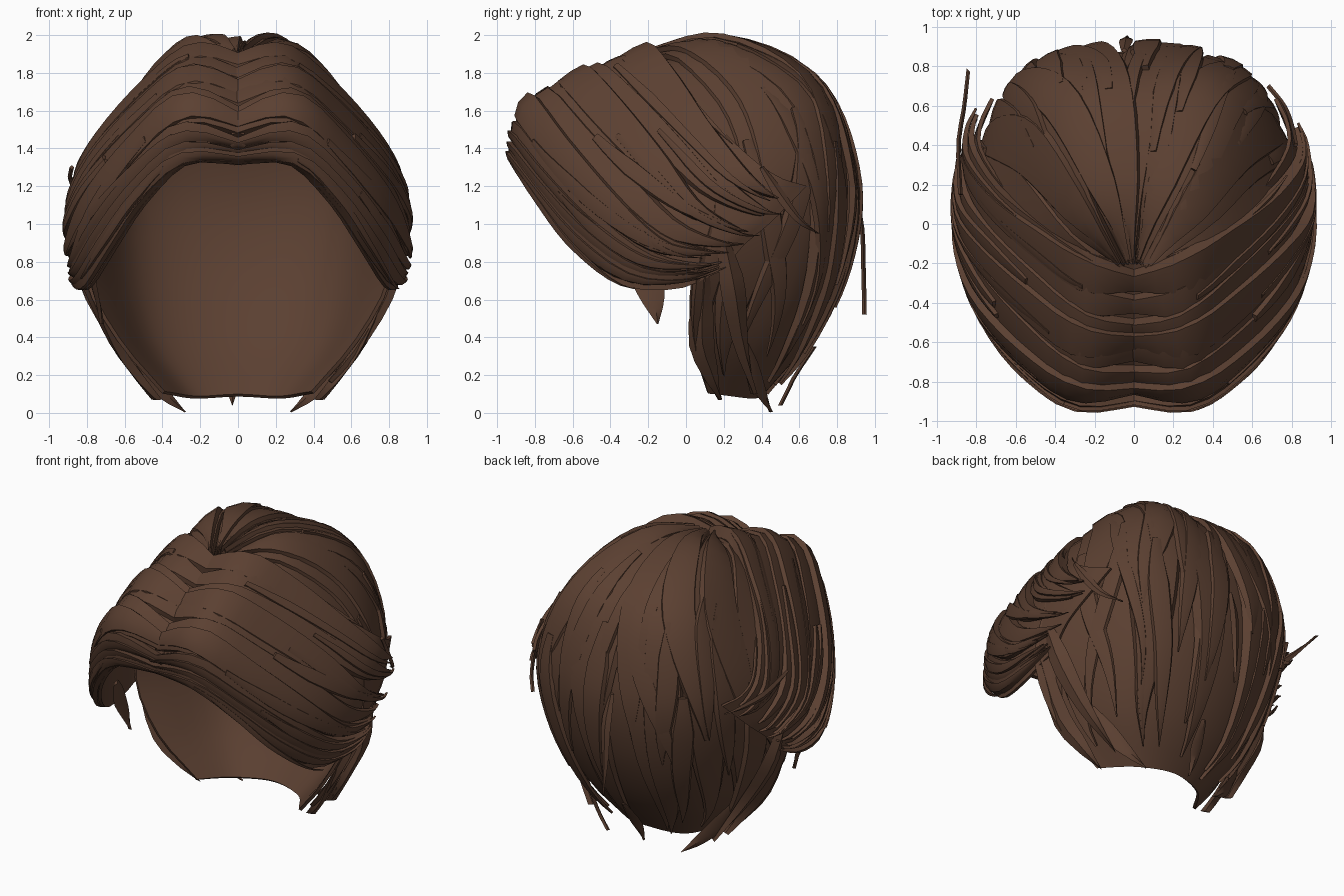
import bpy, bmesh, random
from mathutils import Vector

cube = bpy.data.objects.get("Cube")
if cube:
    bpy.data.objects.remove(cube, do_unlink=True)
rng = random.Random(11)
MIDDLE = Vector((0, 0, 1))
made = []

hair = bpy.data.materials.new("dark_brown_hair")
hair.use_nodes = True
hair.diffuse_color = (0.105, 0.051, 0.031, 1)
hair.node_tree.nodes["Principled BSDF"].inputs["Base Color"].default_value = hair.diffuse_color
hair.node_tree.nodes["Principled BSDF"].inputs["Roughness"].default_value = 0.8


def spline(pts, t):
    """Smooth interpolation through evenly spaced points."""
    n = len(pts) - 1
    f = max(0, min(1, t)) * n
    i = min(int(f), n - 1)
    u = f - i
    b, c = pts[i], pts[i + 1]
    a = pts[i - 1] if i else b * 2 - c
    d = pts[i + 2] if i + 2 <= n else c * 2 - b
    return b + (c - a) * (u / 2) + (a * 2 - b * 5 + c * 4 - d) * (u * u / 2) \
        + (b * 3 - a - c * 3 + d) * (u ** 3 / 2)


def guides(rows):
    return [[Vector(p) for p in row] for row in rows]


def mirrored(rows):
    return [[Vector((-p.x, p.y, p.z)) for p in row] for row in rows]


# Guide strands of the swept sides: hairline first, crown last
LEFT = guides([
    [(-.05, -.88, 1.32), (.28, -.92, 1.32), (.51, -.79, 1.12), (.68, -.6, .87), (.81, -.33, .67), (.87, -.02, .66), (.85, .22, .76)],
    [(-.05, -.82, 1.5), (.28, -.85, 1.61), (.55, -.67, 1.39), (.78, -.4, 1.12), (.88, -.13, .92), (.89, .13, .86), (.85, .3, .87)],
    [(-.05, -.54, 1.7), (.25, -.53, 1.79), (.5, -.34, 1.62), (.74, -.1, 1.37), (.87, .1, 1.15), (.87, .33, 1.02), (.83, .45, 1)],
    [(-.05, -.22, 1.86), (.22, -.16, 1.92), (.46, 0, 1.75), (.68, .18, 1.52), (.81, .38, 1.33), (.81, .52, 1.24), (.75, .65, 1.2)],
])
RIGHT = mirrored(LEFT)

# Guide strands falling from the crown to the nape: centre first, temple last
half = guides([
    [(0, -.25, 1.86), (0, .2, 1.94), (0, .68, 1.74), (0, .89, 1.25), (0, .85, .78), (0, .66, .36), (0, .42, .07)],
    [(.02, -.25, 1.86), (.24, .15, 1.95), (.43, .6, 1.72), (.56, .74, 1.25), (.54, .68, .78), (.45, .51, .36), (.25, .35, .06)],
    [(.04, -.25, 1.86), (.4, -.12, 1.77), (.66, .06, 1.48), (.82, .15, 1.15), (.84, .05, .73), (.66, .04, .37), (.42, .13, .09)],
])
BACK = mirrored(half[:0:-1]) + half


def point(surf, a, t):
    return spline([spline(row, t) for row in surf], a)


def outward(surf, a, t):
    t = max(t, 0.06)
    a = min(max(a, 0.01), 0.99)
    e = 0.01
    da = point(surf, a + e, t) - point(surf, a - e, t)
    dt = point(surf, a, min(t + e, 1)) - point(surf, a, t - e)
    n = da.cross(dt)
    away = point(surf, a, t) - MIDDLE
    if n.length < 1e-8:
        return away.normalized()
    n.normalize()
    return n if n.dot(away) > 0 else -n


def finish(name, bm):
    """Turn the faces outward and add the part to the scene."""
    bmesh.ops.recalc_face_normals(bm, faces=bm.faces)
    me = bpy.data.meshes.new(name)
    bm.to_mesh(me)
    bm.free()
    me.materials.append(hair)
    ob = bpy.data.objects.new(name, me)
    bpy.context.collection.objects.link(ob)
    made.append(ob)


def tube(name, rings):
    bm = bmesh.new()
    loops = [[bm.verts.new(p) for p in ring] for ring in rings]
    k = len(loops[0])
    for r, s in zip(loops, loops[1:]):
        for i in range(k):
            bm.faces.new((r[i], r[(i + 1) % k], s[(i + 1) % k], s[i]))
    bm.faces.new(loops[0])
    bm.faces.new(loops[-1])
    finish(name, bm)


def shell(name, surf, na, nt, inset):
    """Continuous under-layer following the guide strands."""
    bm = bmesh.new()
    grid = []
    for i in range(na + 1):
        a = i / na
        grid.append([bm.verts.new(point(surf, a, t) - outward(surf, a, t) * inset)
                     for t in [0.01 + 0.99 * j / nt for j in range(nt + 1)]])
    for r, s in zip(grid, grid[1:]):
        for j in range(nt):
            bm.faces.new((r[j], r[j + 1], s[j + 1], s[j]))
    bmesh.ops.recalc_face_normals(bm, faces=bm.faces)
    if sum(f.normal.dot(f.calc_center_median() - MIDDLE) for f in bm.faces) < 0:
        bmesh.ops.reverse_faces(bm, faces=bm.faces)
    bm.normal_update()
    bmesh.ops.solidify(bm, geom=bm.faces[:], thickness=0.02)
    finish(name, bm)


# Cross-section of a lock: place across the width, height
SECTION = [(0, -.8), (.1, .35), (.5, .85), (.88, 1), (1, -.8), (.5, -1)]


def lock(name, surf, a, width, t0, t1, lift, drift=0.0, raise_by=0.0, steps=14):
    """Ridged lock that follows a surface in a slight S and tapers to a tip."""
    rings = []
    for j in range(steps + 1):
        u = j / steps
        t = t0 + (t1 - t0) * u
        w = width * min(1, .45 + 2.5 * u) * max(.04, 1 - u ** 3)
        mid = a + drift * u * u * (3 - 2 * u)
        ring = []
        for c, h in SECTION:
            s = min(max(mid + (c - .5) * w, 0), 1)
            fade = lift * (.35 + .65 * (1 - u * u))
            ring.append(point(surf, s, t) + outward(surf, s, t) * (h * fade + raise_by))
        rings.append(ring)
    tube(name, rings)


def wisp(name, pts, width, thick=0.012):
    """Loose flat strand with a pointed end."""
    pts = [Vector(p) for p in pts]
    rings = []
    for j in range(9):
        u = j / 8
        p = spline(pts, u)
        along = (spline(pts, min(1, u + .05)) - spline(pts, max(0, u - .05))).normalized()
        out = Vector((p.x, p.y, 0)).normalized()
        side = along.cross(out).normalized()
        w = width * max(.04, min(1, .4 + 2 * u) * (1 - u ** 2))
        rings.append([p + side * w, p + out * thick, p - side * w, p - out * thick])
    tube(name, rings)


# Under-layers
shell("back_under_layer", BACK, 24, 18, .025)
for word, surf in (("left", LEFT), ("right", RIGHT)):
    shell(word + "_under_layer", surf, 12, 18, .025)

    # Broad overlapping locks swept from the parting
    for i in range(8):
        lock(f"{word}_side_lock_{i}", surf, (i + .4) / 8, .19, .01, rng.uniform(.88, 1),
             rng.uniform(.025, .035), rng.uniform(-.06, .06), steps=18)

    # Fuller layers that step along the parting
    for i, a in enumerate((.34, .62, .92)):
        lock(f"{word}_step_lock_{i}", surf, a, .2, .005, .85, .04, -.05, .012, 18)

    # Thin strands on top of the sides
    for i in range(9):
        t0 = rng.uniform(.12, .45)
        lock(f"{word}_thin_lock_{i}", surf, (i + rng.random()) / 9, rng.uniform(.05, .09), t0,
             min(1, t0 + rng.uniform(.4, .65)), .018, rng.uniform(-.12, .1), .022)

    # Rolled fringe edge above the face
    for i in range(3):
        lock(f"{word}_fringe_lock_{i}", surf, .03 + .06 * i, .09, .01, .98 - .04 * i, .045, .04, 0, 18)

# Broad locks falling from the crown
for i in range(11):
    lock(f"back_lock_{i}", BACK, (i + .5) / 11, .14, .02, rng.uniform(.85, .99), rng.uniform(.025, .04),
         rng.uniform(-.07, .07), steps=20)

# Narrow locks layered over the back
for i in range(16):
    t0 = rng.uniform(.15, .5)
    lock(f"back_thin_lock_{i}", BACK, .06 + .88 * (i + rng.random()) / 16, rng.uniform(.04, .075), t0,
         min(.98, t0 + rng.uniform(.3, .5)), .022, rng.uniform(-.12, .08), .022)

# Sweeping crown locks
for i, (a, d) in enumerate(((.2, -.1), (.36, -.14), (.47, -.06), (.62, .12), (.8, .08))):
    lock(f"crown_lock_{i}", BACK, a, .16, .03, .6, .035, d, .018, 16)

# Loose strands and nape tips
wisp("right_flyaway", [(-.88, .15, 1.3), (-.89, .4, 1.24), (-.86, .6, 1.22), (-.84, .78, 1.23)], .03)
wisp("left_flyaway", [(.82, .4, 1.3), (.8, .5, 1.15), (.76, .6, 1.02), (.68, .7, .95)], .035)
wisp("back_flyaway", [(-.05, .88, 1.2), (-.04, .93, 1), (-.04, .94, .75), (-.03, .945, .52)], .04)
wisp("right_ear_tip", [(-.78, -.22, .8), (-.77, -.2, .7), (-.74, -.17, .58), (-.72, -.15, .47)], .1)
for sign, word in ((1, "left"), (-1, "right")):
    wisp(word + "_nape_tip", [(sign * .6, .3, .38), (sign * .48, .36, .2), (sign * .38, .41, .09), (sign * .28, .45, .005)], .06)
    wisp(word + "_neck_lock", [(sign * .83, .1, .75), (sign * .67, .08, .4), (sign * .54, .13, .21), (sign * .43, .18, .07)], .08, .03)
    wisp(word + "_temple_lock", [(sign * .86, .2, .9), (sign * .8, .25, .65), (sign * .64, .29, .37), (sign * .46, .36, .1)], .08, .03)
wisp("centre_nape_tip", [(0, .68, .35), (-.02, .58, .2), (-.03, .54, .12), (-.03, .5, .04)], .05)

# Smooth shading with sharp ridges
bpy.ops.object.select_all(action="DESELECT")
for ob in made:
    ob.select_set(True)
bpy.context.view_layer.objects.active = made[0]
bpy.ops.object.shade_smooth_by_angle(angle=0.6)
